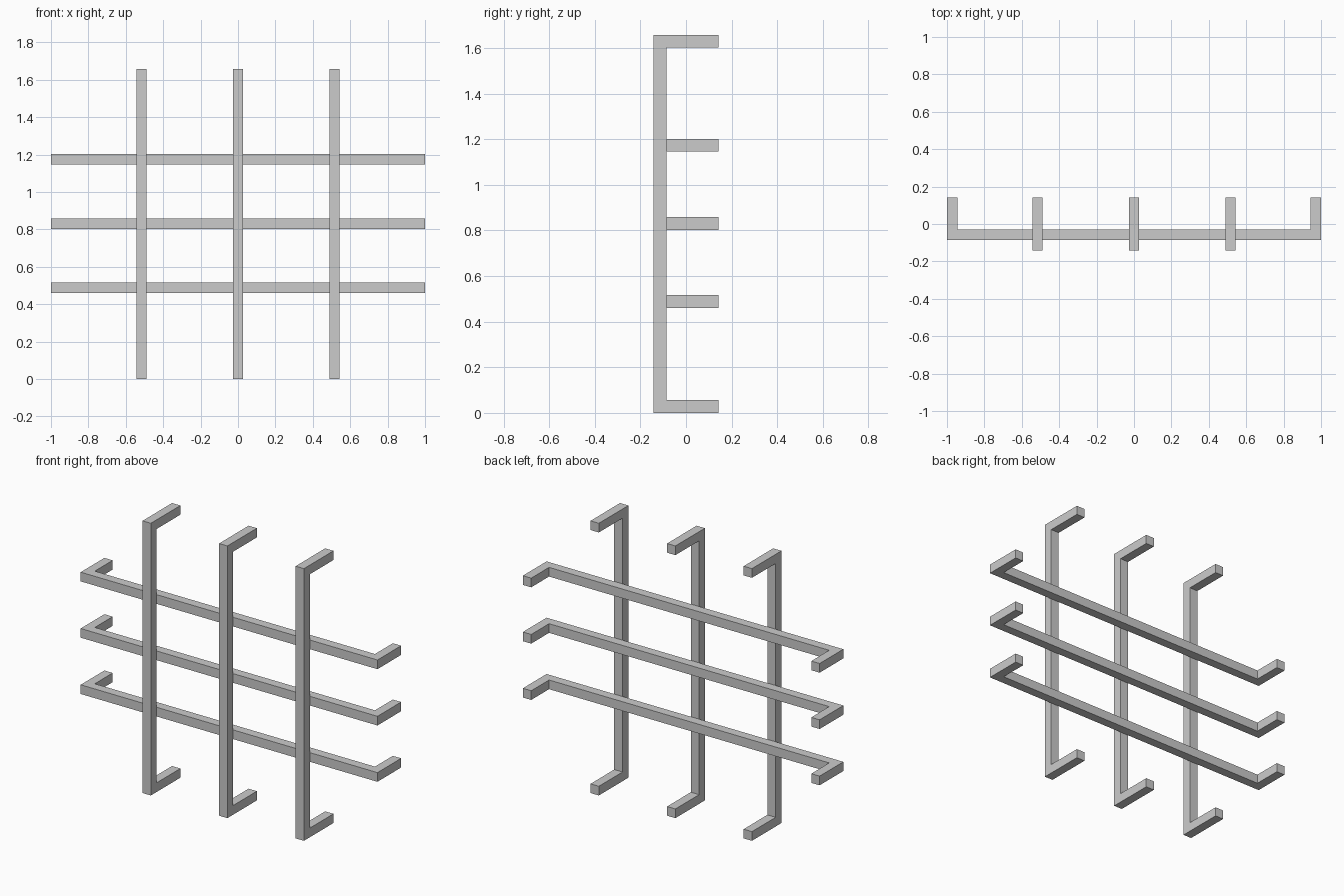
import bpy
import bmesh
from mathutils import Vector

cube = bpy.data.objects.get("Cube")
if cube:
    bpy.data.objects.remove(cube, do_unlink=True)

T = 0.056          # square bar thickness
BACK = 0.142       # wall side of every bracket leg
HEIGHT = 1.658
FRONT = -BACK


def bent_bar(name, start, end, front, place, extrude):
    """Square bar with both ends bent back: a C outline given thickness."""
    outline = [
        (start, front), (end, front), (end, BACK), (end - T, BACK),
        (end - T, front + T), (start + T, front + T),
        (start + T, BACK), (start, BACK),
    ]
    bm = bmesh.new()
    face = bm.faces.new([bm.verts.new(place(a, y)) for a, y in outline])
    result = bmesh.ops.extrude_face_region(bm, geom=[face])
    moved = [v for v in result["geom"] if isinstance(v, bmesh.types.BMVert)]
    bmesh.ops.translate(bm, verts=moved, vec=Vector(extrude))
    bmesh.ops.recalc_face_normals(bm, faces=bm.faces)
    mesh = bpy.data.meshes.new(name)
    bm.to_mesh(mesh)
    bm.free()
    obj = bpy.data.objects.new(name, mesh)
    bpy.context.collection.objects.link(obj)
    return obj


# Upright bars at the front
for side, x in (("right", -0.516), ("middle", 0), ("left", 0.516)):
    bent_bar("upright_bar_" + side, 0, HEIGHT, FRONT,
             lambda a, y: (x - T / 2, y, a), (T, 0, 0))

# Cross bars resting against the backs of the uprights
for level, z in (("lower", 0.488), ("middle", 0.831), ("upper", 1.174)):
    bent_bar("cross_bar_" + level, -1, 1, FRONT + T,
             lambda a, y: (a, y, z - T / 2), (0, 0, T))
